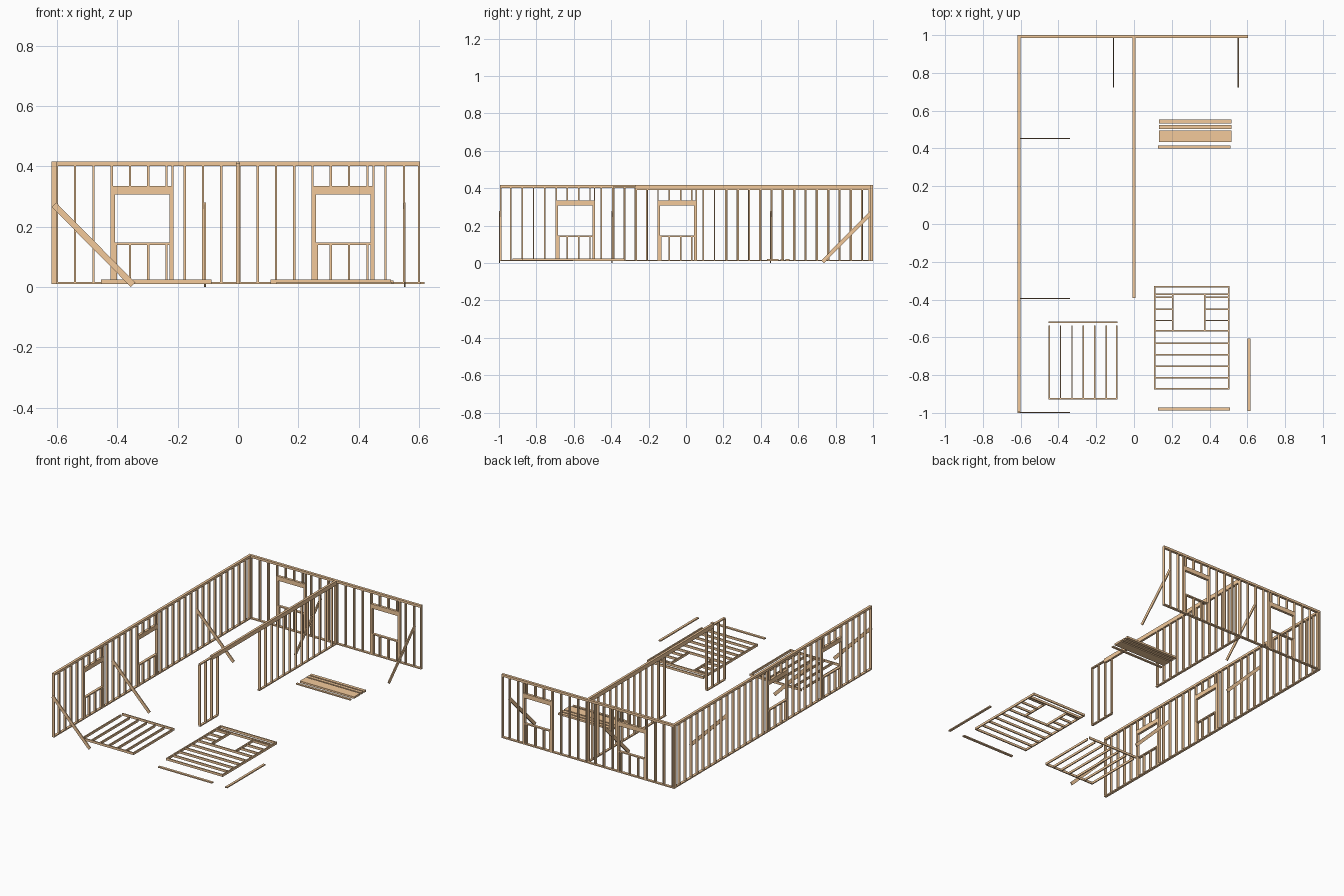
import bpy, bmesh, math
from mathutils import Matrix, Vector

if "Cube" in bpy.data.objects:
    bpy.data.objects.remove(bpy.data.objects["Cube"])

T = 0.0073            # lumber thickness
W = 0.0165            # lumber depth in the walls
BT, BW = 0.006, 0.0205    # brace thickness and width
STEP = 0.0605         # stud spacing
Z0, Z1 = 0.010, 0.4165    # wall bottom and top

wood = bpy.data.materials.new("wood")
wood.diffuse_color = (0.9, 0.59, 0.33, 1)
wood.use_nodes = True
wood.node_tree.nodes["Principled BSDF"].inputs["Base Color"].default_value = wood.diffuse_color


def make(name, boxes, mat=Matrix.Identity(4)):
    """One object from boxes (u0, u1, v0, v1, w0, w1), mapped by mat."""
    bm = bmesh.new()
    for u0, u1, v0, v1, w0, w1 in boxes:
        m = Matrix.Translation(((u0 + u1) / 2, (v0 + v1) / 2, (w0 + w1) / 2))
        bmesh.ops.create_cube(bm, size=1, matrix=mat @ m @ Matrix.Diagonal((u1 - u0, v1 - v0, w1 - w0, 1)))
    bmesh.ops.recalc_face_normals(bm, faces=bm.faces)
    me = bpy.data.meshes.new(name)
    bm.to_mesh(me)
    bm.free()
    me.materials.append(wood)
    ob = bpy.data.objects.new(name, me)
    bpy.context.collection.objects.link(ob)
    return ob


def wall(name, length, grid, windows, mat):
    """Framed wall along u: plates, studs on a grid, and framed windows."""
    lo, hi = Z0 + T, Z1 - 2 * T
    head0, head1, sill = 0.307, 0.335, 0.147
    b = [(0, length, 0, W, Z0, lo), (0, length, 0, W, hi, Z1 - T),
         (0, length, 0, W, Z1 - T, Z1)]

    def stud(u, z0, z1):
        b.append((u - T / 2, u + T / 2, 0, W, z0, z1))
    for u in (T / 2, length - T / 2):
        stud(u, lo, hi)
    for w0, w1 in windows:
        for u, s in ((w0, 1), (w1, -1)):
            stud(u, lo, hi)                  # king stud
            stud(u + s * T, lo, head0)       # trimmer stud
        b.append((w0 + T / 2, w1 - T / 2, 0, W, head0, head1))
        b.append((w0 + 1.5 * T, w1 - 1.5 * T, 0, W, sill - T, sill))
        stud(w0 + 2 * T, lo, sill - T)
    u = grid
    while u < length - T:
        inside = [w for w in windows if w[0] - 0.01 < u < w[1] + 0.01]
        if not inside:
            stud(u, lo, hi)
        elif u > inside[0][0] + 0.02:
            stud(u, head1, hi)               # cripples above and below
            stud(u, lo, sill - T)
        u += STEP
    return make(name, b, mat)


# standing outer walls
along_y = Matrix(((0, 1, 0, 0), (1, 0, 0, 0), (0, 0, 1, 0), (0, 0, 0, 1)))
g = 0.003 - BT        # stud grid offset of the left wall
wall("left_wall", 2 - W - BT, g + STEP,
     [(g + k * STEP, g + k * STEP + 0.205) for k in (5, 14)],
     Matrix.Translation((-0.617, -1 + BT, 0)) @ along_y)
wall("back_wall", 1.22, 0.017,
     [(0.017 + k * STEP, 0.017 + k * STEP + 0.202) for k in (3, 14)],
     Matrix.Translation((-0.617, 1 - W, 0)))

# middle wall with a wide doorway
h = 0.0145 / 2
yb = 1 - W
parts = [(-h, h, -0.39, -0.207, Z0, Z0 + T), (-h, h, 0.208, yb, Z0, Z0 + T),
         (-h, h, -0.39, yb, Z1 - 2 * T, Z1 - T), (-h, h, -0.27, yb, Z1 - T, Z1)]
ys = [-0.387 + STEP * k for k in range(23)] + [yb - T / 2]
for y in ys:
    if y < -0.19 or y > 0.2:
        parts.append((-h, h, y - T / 2, y + T / 2, Z0 + T, Z1 - 2 * T))
make("middle_wall", parts)
make("middle_wall_header", [(-h, h, -0.27, yb, 0.39, Z1 - 2 * T)])


def brace(name, m):
    """Sloping brace from a wall's outer face down to the ground."""
    a, c = Vector((0.0074, 0.2726)), Vector((0.2696, 0.0074))
    d = c - a
    base = Matrix.Translation((a.x, 0, a.y)) @ Matrix.Rotation(math.atan2(-d.y, d.x), 4, 'Y')
    make(name, [(0, d.length, -BT / 2, BT / 2, -BW / 2, BW / 2)], m @ base)


# diagonal braces on the left and back walls
for i, y in enumerate((-1 + BT / 2, -0.395, 0.452)):
    brace(f"left_brace_{i + 1}", Matrix.Translation((-0.617, y, 0)))
for i, x in enumerate((-0.109, 0.552)):
    brace(f"back_brace_{i + 1}", Matrix.Translation((x, 1, 0)) @ Matrix.Rotation(-math.pi / 2, 4, 'Z'))

# lying frame, plain
z0, z1 = Z0, Z0 + 0.0145
plain = [(-0.453, -0.087, -0.928, -0.928 + T, z0, z1), (-0.453, -0.087, -0.523, -0.523 + T, z0, z1)]
for k in range(7):
    x = -0.453 + min(k * STEP, 0.366 - T)
    plain.append((x, x + T, -0.928 + T, -0.538, z0, z1))
make("lying_frame", plain)

# lying frame with a window opening
xa, xb = 0.107, 0.506
win = [(xa, xa + T, -0.877, -0.328, z0, z1), (xb - T, xb, -0.877, -0.328, z0, z1),
       (0.202, 0.202 + T, -0.565, -0.375, z0, z1), (0.371, 0.371 + T, -0.565, -0.375, z0, z1)]
for y in (-0.873, -0.814, -0.753, -0.693, -0.632, -0.566, -0.371, -0.332):
    win.append((xa + T, xb - T, y - T / 2, y + T / 2, z0, z1))
for y in (-0.511, -0.451, -0.387):
    win += [(xa + T, 0.202, y - T / 2, y + T / 2, z0, z1), (0.371 + T, xb - T, y - T / 2, y + T / 2, z0, z1)]
make("lying_window_frame", win)

# pile of boards
pile = [(0.132, 0.515, y, y + 0.0205, Z0, Z0 + 0.012) for y in (0.434, 0.4545, 0.475, 0.504, 0.533)]
pile.append((0.127, 0.511, 0.401, 0.4155, Z0, Z0 + T))
make("board_pile", pile)

# loose boards
make("loose_board_front", [(0.128, 0.508, -0.988, -0.972, Z0, Z0 + T)])
make("loose_board_side", [(0.602, 0.617, -0.99, -0.605, Z0, Z0 + T)])
